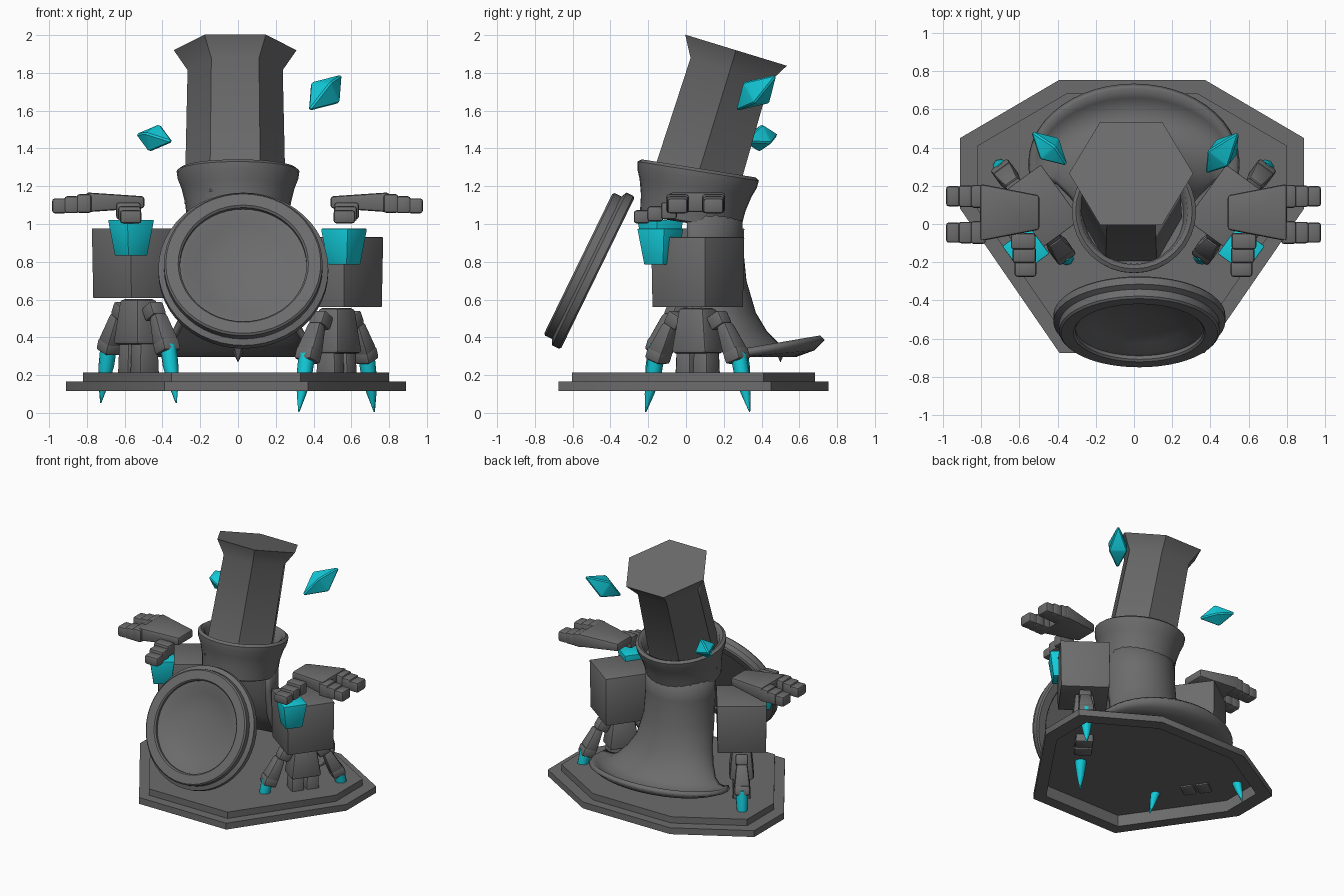
import bpy, bmesh
from math import sin, cos, pi, radians
from mathutils import Matrix, Vector, Euler

cube = bpy.data.objects.get("Cube")
if cube:
    bpy.data.objects.remove(cube, do_unlink=True)


def material(name, rgb):
    m = bpy.data.materials.new(name)
    m.use_nodes = True
    m.diffuse_color = (*rgb, 1)
    m.node_tree.nodes["Principled BSDF"].inputs["Base Color"].default_value = (*rgb, 1)
    return m


GRAY = material("stone gray", (0.15, 0.15, 0.15))
CYAN = material("crystal cyan", (0.006, 0.6, 0.7))
IDENT = Matrix.Identity(4)


def finish(name, bm, mat, angle=35):
    bmesh.ops.recalc_face_normals(bm, faces=bm.faces)
    me = bpy.data.meshes.new(name)
    bm.to_mesh(me)
    bm.free()
    me.materials.append(mat)
    me.shade_smooth()
    me.set_sharp_from_angle(angle=radians(angle))
    ob = bpy.data.objects.new(name, me)
    bpy.context.collection.objects.link(ob)
    return ob


def loft(name, rings, mat, M=IDENT, closed=True, caps=True, angle=35):
    """Skin a list of rings of points."""
    bm = bmesh.new()
    rows = [[bm.verts.new(M @ Vector(p)) for p in r] for r in rings]
    n = len(rows[0])
    for a, b in zip(rows, rows[1:]):
        for i in range(n if closed else n - 1):
            j = (i + 1) % n
            bm.faces.new((a[i], a[j], b[j], b[i]))
    if caps:
        bm.faces.new(rows[0])
        bm.faces.new(rows[-1])
    return finish(name, bm, mat, angle)


def lathe(name, profile, mat, M=IDENT, sides=32, angle=35):
    rings = [[(r * cos(2 * pi * i / sides), r * sin(2 * pi * i / sides), h)
              for i in range(sides)] for r, h in profile]
    return loft(name, rings, mat, M, angle=angle)


def block(name, mat, M, loc, size, top=(1, 1), rot=(0, 0, 0), bevel=0.015):
    """Bevelled box whose upper end may taper."""
    bm = bmesh.new()
    bmesh.ops.create_cube(bm, size=1)
    for v in bm.verts:
        if v.co.z > 0:
            v.co.x *= top[0]
            v.co.y *= top[1]
        v.co = Vector(a * b for a, b in zip(v.co, size))
    bmesh.ops.bevel(bm, geom=bm.edges[:], offset=bevel, segments=2,
                    profile=0.5, affect='EDGES')
    bm.transform(M @ Matrix.Translation(loc) @ Euler(rot).to_matrix().to_4x4())
    return finish(name, bm, mat)


def crystal(name, center, tip, side):
    """Four-sided double pyramid along a slanted axis."""
    bm = bmesh.new()
    c, t, s = Vector(center), Vector(tip), Vector(side)
    w = t.cross(s).normalized() * s.length
    ring = [bm.verts.new(c + d) for d in (s, w, -s, -w)]
    for d in (t, -t):
        p = bm.verts.new(c + d)
        for i in range(4):
            bm.faces.new((ring[i], ring[(i + 1) % 4], p))
    bmesh.ops.recalc_face_normals(bm, faces=bm.faces)
    bmesh.ops.bevel(bm, geom=bm.edges[:], offset=0.008, segments=1, affect='EDGES')
    return finish(name, bm, CYAN)


# Two-tier base, hollow underneath
half = [(0.38, 0.755), (0.9, 0.45), (0.9, 0.08), (0.38, -0.675)]
outline = half + [(-x, y) for x, y in reversed(half)]


def tier(k, z):
    return [(x * k - 0.01, 0.045 + (y - 0.045) * k, z) for x, y in outline]


loft("base", [tier(0.88, 0.205), tier(0.88, 0.115), tier(1, 0.115), tier(1, 0.165),
              tier(0.9, 0.165), tier(0.9, 0.215)], GRAY)

# Flared back shell of the body
rows = [(1.1, 0.05, 0.27, 0.25, 0), (0.9, 0.05, 0.265, 0.25, 0), (0.7, 0.07, 0.27, 0.25, 0),
        (0.53, 0.13, 0.30, 0.24, 0), (0.43, 0.19, 0.35, 0.24, 0), (0.36, 0.25, 0.41, 0.25, 0),
        (0.33, 0.28, 0.46, 0.30, 0), (0.33, 0.30, 0.51, 0.36, 0.03), (0.34, 0.30, 0.54, 0.41, 0.07)]
arcs = [[(rx * cos(a), yc + ry * sin(a), z + lift * max(0, sin(a)))
         for a in (radians(-10 + 200 * i / 28) for i in range(29))]
        for z, yc, rx, ry, lift in rows]
shell = loft("body_shell", arcs, GRAY, closed=False, caps=False, angle=60)
solid = shell.modifiers.new("thickness", 'SOLIDIFY')
solid.thickness = 0.035
lathe("shell_spike", [(0.035, 0.07), (0.002, 0)], GRAY, Matrix.Translation((0, 0.5, 0.27)), 6)

# Collar and leaning six-sided chimney
lathe("collar", [(0.25, -0.25), (0.27, -0.24), (0.28, -0.14), (0.30, -0.06), (0.32, -0.01),
                 (0.325, 0.03), (0.305, 0.045), (0.28, 0.03), (0.26, -0.08)], GRAY,
      Matrix.Translation((0, 0.06, 1.25)) @ Matrix.Rotation(radians(-9), 4, 'X'), 32, 50)
lathe("chimney", [(0.268, -0.85), (0.252, -0.11), (0.325, 0)], GRAY,
      Matrix.Translation((-0.015, 0.265, 1.92)) @ Matrix.Rotation(radians(-17), 4, 'X'), 6)

# Leaning round dish in front
lathe("front_dish", [(0.002, 0.012), (0.37, 0.012), (0.38, 0), (0.44, 0), (0.45, 0.01),
                     (0.45, 0.05), (0.42, 0.065), (0.42, 0.105), (0.41, 0.115),
                     (0.345, 0.115), (0.335, 0.105), (0.335, 0.085), (0.31, 0.08),
                     (0.25, 0.055), (0.17, 0.035), (0.09, 0.026), (0.002, 0.023)], GRAY,
      Matrix.Translation((0.028, -0.467, 0.74)) @ Matrix.Rotation(radians(64), 4, 'X'), 48)

# Floating crystals
crystal("left_floating_crystal", (0.462, 0.372, 1.695), (0.09, 0.112, 0.098), (0.078, -0.01, -0.055))
crystal("right_floating_crystal", (-0.443, 0.395, 1.455), (-0.1, 0.095, 0.02), (0.03, 0.01, 0.075))

# Side figures: box, legs, claws and hand, mirrored left and right
for s, side, dz in ((1, "left", 0), (-1, "right", 0.047)):
    flip = Matrix.Translation((-0.005, 0, 0)) @ Matrix.Scale(-1, 4, (1, 0, 0)) if s < 0 else IDENT
    F = flip @ Matrix.Translation((0.522, 0.062, dz)) @ Matrix.Rotation(radians(54), 4, 'Z')

    block(side + "_box", GRAY, F, (0, 0, 0.745), (0.345, 0.345, 0.37), (1.03, 1.03), bevel=0.004)
    block(side + "_box_crystal", CYAN, F, (-0.137, -0.148, 0.88), (0.125, 0.125, 0.19),
          (1.42, 1.42), bevel=0.006)
    block(side + "_torso", GRAY, F, (0, 0, 0.435), (0.23, 0.18, 0.24), (0.7, 0.75), bevel=0.02)
    for e, end in ((1, "back"), (-1, "front")):
        part = side + "_" + end
        block(part + "_foot", GRAY, F, (e * 0.056, 0, 0.24), (0.1, 0.13, 0.19), (0.9, 0.9))
        block(part + "_shoulder", GRAY, F, (e * 0.14, 0, 0.49), (0.09, 0.09, 0.08),
              rot=(0, -e * 0.5, 0))
        block(part + "_forearm", GRAY, F, (e * 0.21, 0, 0.395), (0.1, 0.115, 0.17),
              (0.65, 0.7), (0, -e * 0.45, 0), 0.018)
        block(part + "_cuff", GRAY, F, (e * 0.255, 0, 0.305), (0.1, 0.11, 0.07),
              rot=(0, -e * 0.35, 0))
        claw = [[(e * u + r * cos(a), r * sin(a), z) for a in (pi * i / 4 for i in range(8))]
                for u, z, r in ((0.265, 0.32, 0.045), (0.29, 0.2, 0.042),
                                (0.315, 0.1, 0.026), (0.34, 0.005, 0.003))]
        loft(part + "_claw", claw, CYAN, F, angle=50)

    # Hand with a thumb and two fingers
    block(side + "_palm", GRAY, flip, (0.645, 0.06, 1.115), (0.105, 0.3, 0.31),
          (0.6, 0.6), (0, -pi / 2, 0), 0.015)
    for y, finger in ((0.145, "back"), (-0.045, "front")):
        for k in range(3):
            block(f"{side}_{finger}_finger_{k + 1}", GRAY, flip, (0.81 + 0.065 * k, y, 1.108 - 0.006 * k),
                  (0.078, 0.12 - 0.007 * k, 0.1 - 0.01 * k))
    for k in range(3):
        block(f"{side}_thumb_{k + 1}", GRAY, flip, (0.575 - 0.006 * k, -0.09 - 0.072 * k, 1.07 - 0.016 * k),
              (0.13 - 0.008 * k, 0.085, 0.09 - 0.01 * k))
